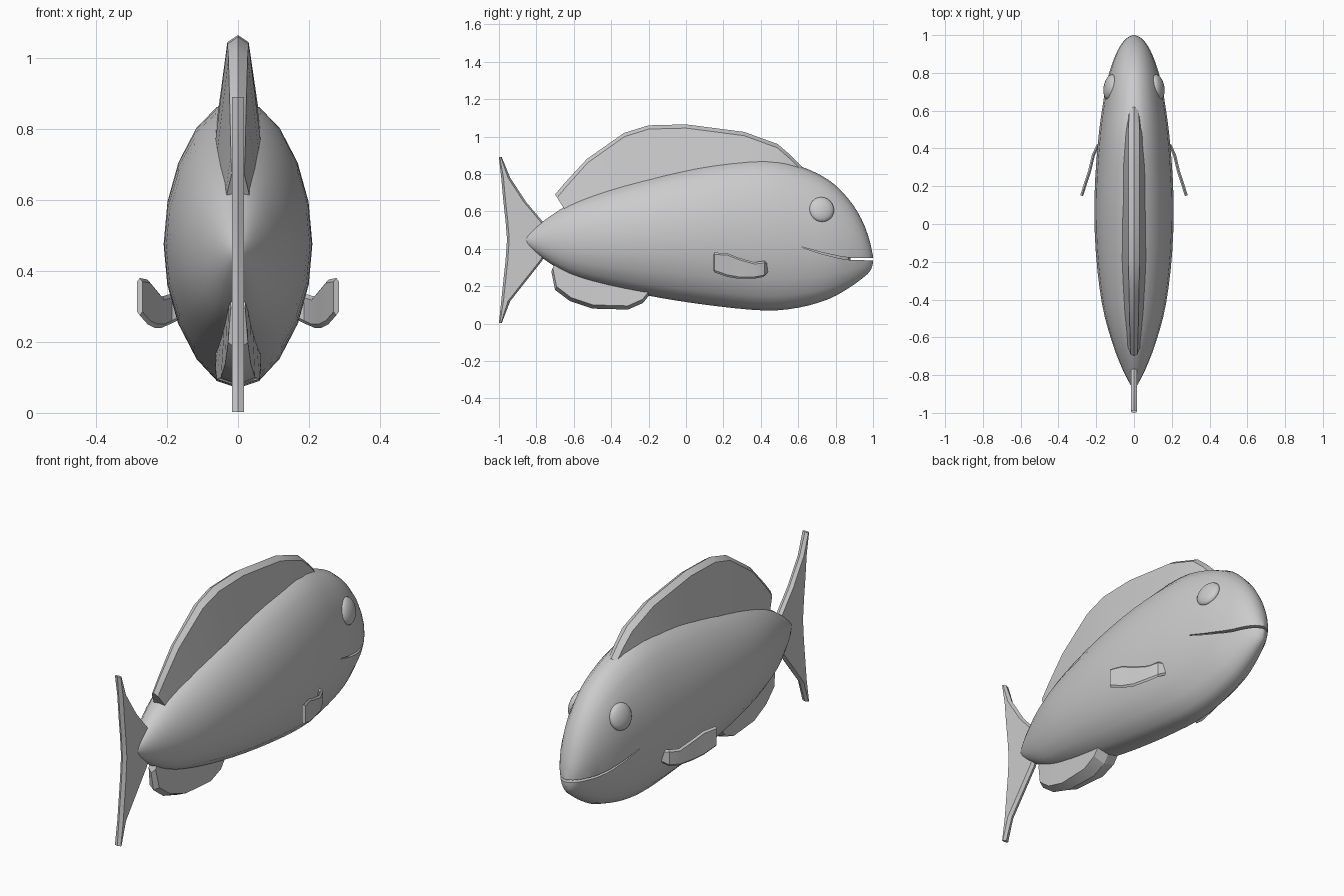
import bpy, bmesh, math
from mathutils import Vector

if "Cube" in bpy.data.objects:
    bpy.data.objects.remove(bpy.data.objects["Cube"])


def loft(name, rings, smooth=None):
    """Skin a list of equal-length closed rings and cap both ends."""
    bm = bmesh.new()
    vs = [[bm.verts.new(p) for p in r] for r in rings]
    n = len(rings[0])
    for a, b in zip(vs, vs[1:]):
        for i in range(n):
            j = (i + 1) % n
            bm.faces.new((a[i], a[j], b[j], b[i]))
    bm.faces.new(vs[0])
    bm.faces.new(vs[-1])
    bmesh.ops.recalc_face_normals(bm, faces=bm.faces)
    me = bpy.data.meshes.new(name)
    bm.to_mesh(me)
    bm.free()
    ob = bpy.data.objects.new(name, me)
    bpy.context.collection.objects.link(ob)
    if smooth:
        shade(ob, smooth)
    return ob


def shade(ob, deg):
    bpy.ops.object.select_all(action='DESELECT')
    ob.select_set(True)
    bpy.context.view_layer.objects.active = ob
    bpy.ops.object.shade_smooth_by_angle(angle=math.radians(deg))


def spline(keys, steps):
    """Catmull-Rom through key tuples."""
    k = [Vector(p) for p in keys]
    k = [2 * k[0] - k[1]] + k + [2 * k[-1] - k[-2]]
    out = []
    for a, b, c, d in zip(k, k[1:], k[2:], k[3:]):
        for s in range(steps):
            t = s / steps
            out.append(0.5 * (2 * b + (c - a) * t + (2 * a - 5 * b + 4 * c - d) * t * t
                              + (3 * b - a - 3 * c + d) * t ** 3))
    return out + [k[-2]]


# Body: y, bottom z, top z, half width
keys = [(-.865, .44, .46, .008), (-.84, .41, .485, .025), (-.76, .345, .55, .065),
        (-.62, .26, .64, .118), (-.42, .197, .72, .17), (-.14, .138, .80, .203),
        (.15, .095, .86, .209), (.42, .07, .882, .192), (.60, .085, .845, .17),
        (.76, .13, .77, .142), (.87, .19, .665, .108), (.94, .24, .555, .075),
        (.98, .275, .45, .043), (.995, .305, .385, .018), (1.0, .325, .36, .005)]
SIDES = 20
rings = []
for y, lo, hi, w in spline(keys, 3):
    c, h = (lo + hi) / 2, (hi - lo) / 2
    rings.append([(w * math.cos(2 * math.pi * i / SIDES), y,
                   c + h * math.sin(2 * math.pi * i / SIDES)) for i in range(SIDES)])
body = loft("body", rings)

# Mouth slit: y, lower z, upper z, inner x
slit = [(.62, .407, .410, .155), (.72, .374, .382, .135), (.82, .349, .360, .095),
        (.87, .341, .353, .06), (.88, .340, .352, -.01), (1.05, .337, .350, -.01)]
for s in (1, -1):
    cut = loft("mouth_cutter", [[(s * xi, y, lo), (s * .3, y, lo), (s * .3, y, hi), (s * xi, y, hi)]
                                for y, lo, hi, xi in slit])
    cut.hide_render = True
    cut.hide_set(True)
    m = body.modifiers.new("mouth", 'BOOLEAN')
    m.operation, m.solver, m.object = 'DIFFERENCE', 'EXACT', cut
bpy.context.view_layer.objects.active = body
body.select_set(True)
for m in list(body.modifiers):
    bpy.ops.object.modifier_apply(modifier=m.name)
for o in [o for o in bpy.data.objects if o.name.startswith("mouth_cutter")]:
    bpy.data.objects.remove(o)
shade(body, 40)

# Eyes
for s, side in ((1, "right"), (-1, "left")):
    bpy.ops.mesh.primitive_uv_sphere_add(segments=20, ring_count=12, radius=1,
                                         location=(s * .127, .725, .61))
    eye = bpy.context.object
    eye.name = side + "_eye"
    eye.scale = (.03, .068, .068)
    eye.rotation_euler = (0, -s * .25, s * .2)
    shade(eye, 40)


# Dorsal and anal fins: edge y, edge z, root y, root z, edge half width, root half width
def ridge_fin(name, rows):
    rs = []
    for ye, ze, yr, zr, we, wr in rows:
        d = (Vector((0, yr, zr)) - Vector((0, ye, ze))).normalized() * .02
        ys, zs = ye + d.y, ze + d.z
        rs.append([(-wr, yr, zr), (-we, ys, zs), (0, ye, ze), (we, ys, zs), (wr, yr, zr)])
    return loft(name, rs, 25)


ridge_fin("dorsal_fin", [
    (-.70, .69, -.63, .58, .018, .04), (-.65, .75, -.56, .60, .02, .045),
    (-.53, .88, -.46, .64, .023, .055), (-.33, 1.02, -.30, .70, .027, .063),
    (-.20, 1.06, -.18, .74, .03, .067), (0, 1.065, .02, .77, .03, .067),
    (.31, 1.025, .31, .80, .03, .066), (.49, .96, .47, .79, .03, .055),
    (.56, .90, .54, .77, .027, .04), (.62, .84, .60, .76, .025, .03)])

ridge_fin("anal_fin", [
    (-.72, .28, -.68, .37, .02, .025), (-.70, .18, -.62, .36, .028, .03),
    (-.62, .12, -.56, .33, .036, .034), (-.50, .08, -.47, .29, .048, .04),
    (-.31, .075, -.32, .25, .06, .05), (-.23, .11, -.24, .23, .064, .055),
    (-.19, .16, -.20, .22, .064, .058)])

# Tail fin: z, rear y, front y
tail = []
for z, yr, yf in [(.003, -1, -.985), (.12, -.988, -.94), (.215, -.978, -.865), (.335, -.965, -.77),
                  (.45, -.957, -.70), (.55, -.965, -.77), (.65, -.976, -.855), (.78, -.988, -.94),
                  (.89, -1, -.985)]:
    d = min(.012, .3 * (yf - yr))
    w = .017
    tail.append([(0, yr, z), (w, yr + d, z), (w, yf - d, z), (0, yf, z), (-w, yf - d, z), (-w, yr + d, z)])
loft("tail_fin", tail, 20)

# Pectoral fins: x, y, bottom z, top z
pec = [(.14, .44, .275, .335), (.192, .415, .25, .335), (.215, .365, .24, .328),
       (.235, .28, .24, .352), (.255, .22, .25, .376), (.277, .15, .275, .38)]
for s, side in ((1, "right"), (-1, "left")):
    rs = []
    for i, (x, y, lo, hi) in enumerate(pec):
        a, b = pec[max(i - 1, 0)], pec[min(i + 1, len(pec) - 1)]
        t = Vector((b[0] - a[0], b[1] - a[1])).normalized() * .008
        nx, ny = -t.y, t.x
        rs.append([(s * (x + k * nx), y + k * ny, z)
                   for k, z in ((1, lo + .01), (0, lo), (-1, lo + .01), (-1, hi - .01), (0, hi), (1, hi - .01))])
    loft(side + "_pectoral_fin", rs, 25)
